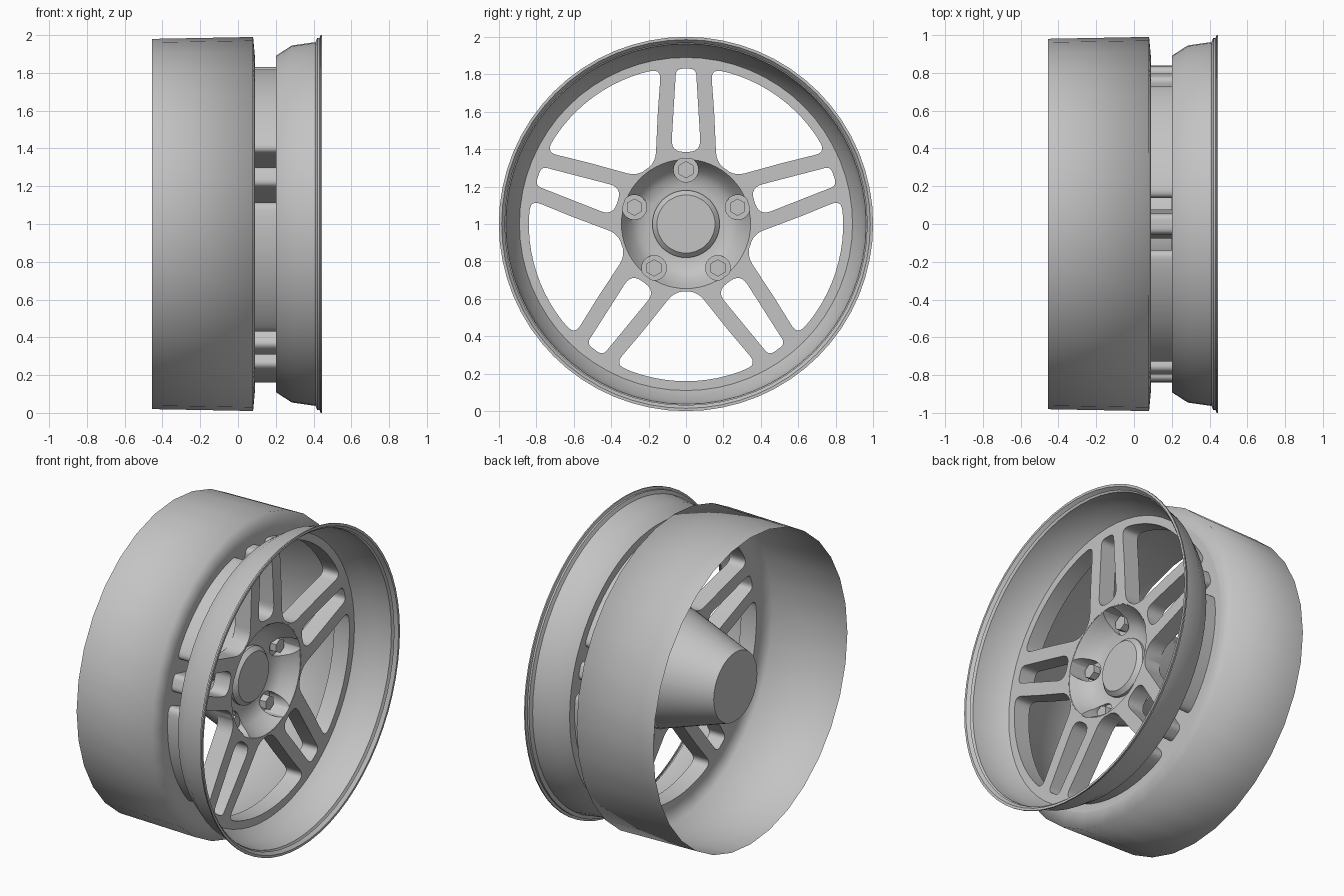
import bpy, bmesh
from math import sin, cos, pi, radians
from mathutils import Matrix, Vector

cube = bpy.data.objects.get("Cube")
if cube:
    bpy.data.objects.remove(cube)

grey = bpy.data.materials.new("alloy grey")
grey.use_nodes = True
colour = (0.55, 0.55, 0.55, 1)
grey.diffuse_color = colour
grey.node_tree.nodes["Principled BSDF"].inputs["Base Color"].default_value = colour

# Parts are made around local z, then laid so the axle runs along +x at height 1
PLACE = Matrix(((0, 0, 1, 0), (1, 0, 0, 0), (0, 1, 0, 1), (0, 0, 0, 1)))


def finish(obj, angle=35):
    bpy.ops.object.select_all(action='DESELECT')
    obj.select_set(True)
    bpy.context.view_layer.objects.active = obj
    if angle:
        bpy.ops.object.shade_smooth_by_angle(angle=radians(angle))
    else:
        bpy.ops.object.shade_smooth()


def add(name, bm):
    mesh = bpy.data.meshes.new(name)
    bm.transform(PLACE)
    bm.to_mesh(mesh)
    bm.free()
    mesh.materials.append(grey)
    obj = bpy.data.objects.new(name, mesh)
    bpy.context.collection.objects.link(obj)
    return obj


def lathe(name, profile, steps=64, closed=False):
    """Spin (radius, depth) points round the axle."""
    bm = bmesh.new()
    verts = [bm.verts.new((r, 0, d)) for r, d in profile]
    edges = [bm.edges.new(pair) for pair in zip(verts, verts[1:])]
    bmesh.ops.spin(bm, geom=verts + edges, cent=(0, 0, 0), axis=(0, 0, 1),
                   angle=2 * pi, steps=steps, use_duplicate=False)
    bmesh.ops.remove_doubles(bm, verts=bm.verts, dist=1e-4)
    if closed:
        bmesh.ops.recalc_face_normals(bm, faces=bm.faces)
    return add(name, bm)


def cylinder(name, radius, low, high, pos, sides):
    bm = bmesh.new()
    bmesh.ops.create_cone(bm, cap_ends=True, segments=sides, radius1=radius, radius2=radius,
                          depth=high - low,
                          matrix=Matrix.Translation((pos.x, pos.y, (low + high) / 2)))
    return add(name, bm)


def polar(r, a):
    return Vector((r * cos(a), r * sin(a)))


def circle(r, n=64):
    return [polar(r, 2 * pi * i / n) for i in range(n)]


def rounded(corners, n=6):
    """Round each (u, v, cut) corner with a short curve."""
    pts = [Vector(c[:2]) for c in corners]
    out = []
    for i, (p, c) in enumerate(zip(pts, corners)):
        cut = c[2]
        if not cut:
            out.append(p)
            continue
        a = p + (pts[i - 1] - p).normalized() * cut
        b = p + (pts[(i + 1) % len(pts)] - p).normalized() * cut
        for k in range(n + 1):
            t = k / n
            out.append(a * (1 - t) ** 2 + p * 2 * t * (1 - t) + b * t * t)
    return out


# Barrel and front lip
finish(lathe("barrel", [(0.98, -0.455), (0.99, 0.08), (0.88, 0.09)], 32), 0)
finish(lathe("front_lip", [(0.89, 0.2), (0.945, 0.285), (0.963, 0.41), (0.985, 0.42),
                           (0.985, 0.432), (1.0, 0.437), (1.0, 0.445), (0.985, 0.445),
                           (0.968, 0.425)], 64))

# Spoke face: a hollow plate with five slots and five large windows
slot = rounded([(0.385, -0.08, 0.07), (0.83, -0.053, 0.035),
                (0.83, 0.053, 0.035), (0.385, 0.08, 0.07)])
arc = [(*polar(0.84, radians(a)), 0) for a in range(-20, 21, 4)]
window = rounded([(0.36, -0.06, 0.058), (0.575, -0.232, 0), (0.75, -0.38, 0.06), *arc,
                  (0.75, 0.38, 0.06), (0.575, 0.232, 0), (0.36, 0.06, 0.058)])
outlines = [circle(0.89), circle(0.35)]
for i in range(5):
    for shape, start in ((slot, 90), (window, 54)):
        turn = Matrix.Rotation(radians(start + 72 * i), 2)
        outlines.append([turn @ p for p in shape])

curve = bpy.data.curves.new("spokes", 'CURVE')
curve.dimensions = '2D'
curve.fill_mode = 'BOTH'
curve.extrude = 0.055
for outline in outlines:
    spline = curve.splines.new('POLY')
    spline.points.add(len(outline) - 1)
    for point, p in zip(spline.points, outline):
        point.co = (p.x, p.y, 0, 1)
    spline.use_cyclic_u = True
flat = bpy.data.objects.new("spoke_outline", curve)
bpy.context.collection.objects.link(flat)
bpy.context.view_layer.update()
bm = bmesh.new()
bm.from_mesh(flat.to_mesh())
flat.to_mesh_clear()
bpy.data.objects.remove(flat)
bmesh.ops.remove_doubles(bm, verts=bm.verts, dist=1e-4)
bm.normal_update()
outer = [f for f in bm.faces
         if abs(f.normal.z) < 0.5 and f.calc_center_median().xy.length > 0.86]
bmesh.ops.delete(bm, geom=outer, context='FACES')
bmesh.ops.translate(bm, verts=bm.verts, vec=(0, 0, 0.145))
finish(add("spokes", bm))

# Hub: dished front and tapered back, with five bolt pockets
hub = lathe("hub", [(0, -0.35), (0.22, -0.35), (0.362, 0.09), (0.362, 0.199), (0.345, 0.199),
                    (0.325, 0.165), (0.29, 0.11), (0.25, 0.08), (0.2, 0.068), (0, 0.068)],
            64, True)
for i in range(5):
    pos = polar(0.29, radians(90 + 72 * i))
    cutter = cylinder("pocket_cutter", 0.066, 0.06, 0.3, pos, 24)
    cutter.hide_render = True
    cut = hub.modifiers.new("pocket", 'BOOLEAN')
    cut.object = cutter
    cut.solver = 'EXACT'
    bpy.context.view_layer.objects.active = hub
    bpy.ops.object.modifier_apply(modifier=cut.name)
    bpy.data.objects.remove(cutter)
    finish(cylinder(f"lug_nut_{i + 1}", 0.046, 0.05, 0.105, pos, 6), 20)
finish(hub)

# Centre cap
finish(lathe("centre_cap", [(0.18, 0.05), (0.18, 0.085), (0.155, 0.11), (0, 0.11)], 48), 25)
